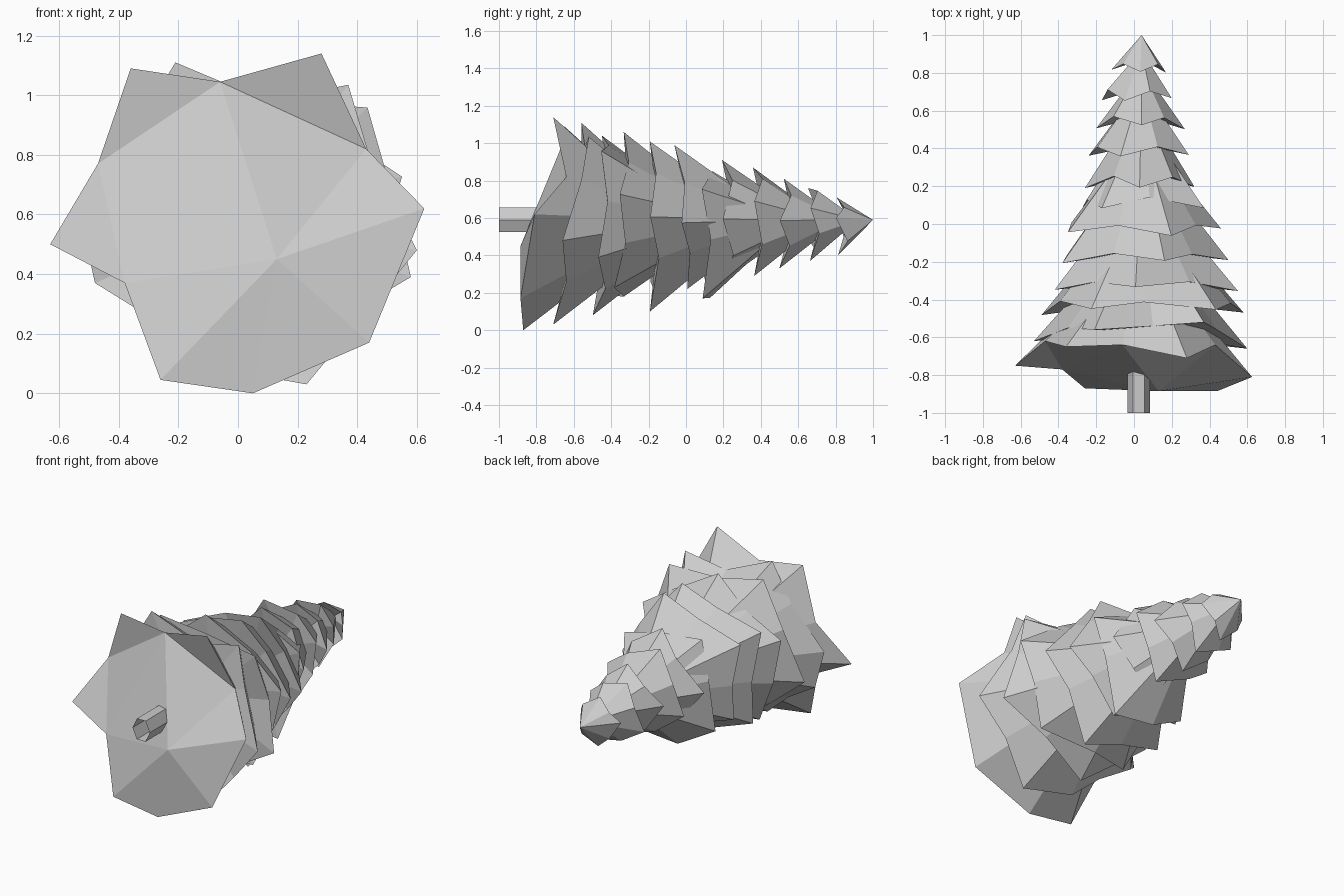
import bpy, math, random

random.seed(11)
CX, CZ = 0.04, 0.59   # tree axis, running along y


def make_mesh(name, verts, faces):
    me = bpy.data.meshes.new(name)
    me.from_pydata(verts, [], faces)
    me.update()
    ob = bpy.data.objects.new(name, me)
    bpy.context.collection.objects.link(ob)
    return ob


def fan(loop, centre, flip=False):
    tris = [(a, centre, b) for a, b in zip(loop, loop[1:] + loop[:1])]
    return [t[::-1] for t in tris] if flip else tris


def make_tier(name, rim, apex, under):
    # pointed skirt: cone above the rim, shallow fan below it
    n = len(rim)
    loop = list(range(n))
    return make_mesh(name, list(rim) + [apex, under],
                     fan(loop, n) + fan(loop, n + 1, True))


def jagged_rim(n, y, tilt, left, right, low, high, phase):
    # alternate long drooping tips with short raised notches
    pts = []
    for i in range(n):
        a = phase + math.tau * (i + random.uniform(-0.12, 0.12)) / n
        tip = i % 2 == 0
        r = random.uniform(0.93, 1.0) if tip else random.uniform(0.76, 0.85)
        dy = (-0.02 if tip else 0.025) + random.uniform(-0.01, 0.01)
        pts.append((r * math.cos(a), dy, r * math.sin(a)))
    xs, zs = [p[0] for p in pts], [p[2] for p in pts]
    out = []
    for x, dy, z in pts:
        sx = (right - CX) / max(xs) if x > 0 else (left - CX) / min(xs)
        sz = (high - CZ) / max(zs) if z > 0 else (low - CZ) / min(zs)
        out.append((CX + x * sx, y + dy + tilt * z, CZ + z * sz))
    return out


# Lowest skirt: tilted base with three ears outside the fan
base = [(0.625, -0.81, 0.62), (0.43, -0.64, 0.82), (0.28, -0.71, 1.14),
        (-0.06, -0.64, 1.045), (-0.36, -0.65, 1.09), (-0.47, -0.62, 0.77),
        (-0.63, -0.75, 0.50), (-0.38, -0.77, 0.37), (-0.26, -0.87, 0.045),
        (0.05, -0.87, 0.0), (0.44, -0.885, 0.17),
        (CX, -0.1, CZ), (0.13, -0.885, 0.45)]
ears = [(1, 2, 3), (3, 4, 5), (5, 6, 7), (3, 5, 7)]
make_mesh("branches_1", base, fan(list(range(11)), 11) + ears
          + fan([0, 1, 3, 7, 8, 9, 10], 12, True))

# Second skirt
second = [(0.60, -0.66, 0.48), (0.44, -0.56, 0.80), (0.37, -0.52, 1.035),
          (0.10, -0.54, 0.98), (-0.21, -0.56, 1.11), (-0.35, -0.55, 0.88),
          (-0.53, -0.62, 0.60), (-0.48, -0.60, 0.37), (-0.27, -0.63, 0.24),
          (-0.10, -0.67, 0.09), (0.23, -0.71, 0.03), (0.42, -0.64, 0.26)]
make_tier("branches_2", second, (CX, 0.02, CZ), (CX, -0.56, CZ))

# Upper skirts: count, y, tilt, left, right, low, high, apex y, phase
tiers = [
    (10, -0.45, 0.02, -0.49, 0.58, 0.08, 1.04, 0.16, 5.9),
    (10, -0.34, 0.02, -0.42, 0.55, 0.18, 1.06, 0.26, 0.3),
    (10, -0.18, 0.00, -0.38, 0.50, 0.10, 1.01, 0.40, 0.1),
    (10, -0.01, -0.03, -0.35, 0.46, 0.22, 0.99, 0.50, 0.0),
    (8, 0.11, 0.00, -0.27, 0.37, 0.17, 0.85, 0.58, 0.6),
    (8, 0.22, 0.00, -0.26, 0.32, 0.26, 0.91, 0.66, 0.0),
    (8, 0.38, 0.00, -0.24, 0.29, 0.29, 0.87, 0.74, 0.3),
    (8, 0.53, 0.01, -0.20, 0.27, 0.33, 0.81, 0.83, 0.0),
    (8, 0.68, 0.00, -0.17, 0.20, 0.37, 0.76, 0.92, 0.4),
    (8, 0.83, 0.00, -0.12, 0.17, 0.40, 0.71, 1.00, 0.0),
]
for k, (n, y, tilt, lf, rt, lo, hi, top, phase) in enumerate(tiers):
    rim = jagged_rim(n, y, tilt, lf, rt, lo, hi, phase)
    make_tier(f"branches_{k + 3}", rim, (CX, top, CZ), (CX, y + 0.04, CZ))

# Trunk: open six-sided tube
ring = [(0.025 + 0.06 * math.cos(math.tau * i / 6),
         0.59 + 0.075 * math.sin(math.tau * i / 6)) for i in range(6)]
verts = [(x, yy, z) for yy in (-1.0, -0.7) for x, z in ring]
make_mesh("trunk", verts, [(i, (i + 1) % 6, (i + 1) % 6 + 6, i + 6) for i in range(6)])
